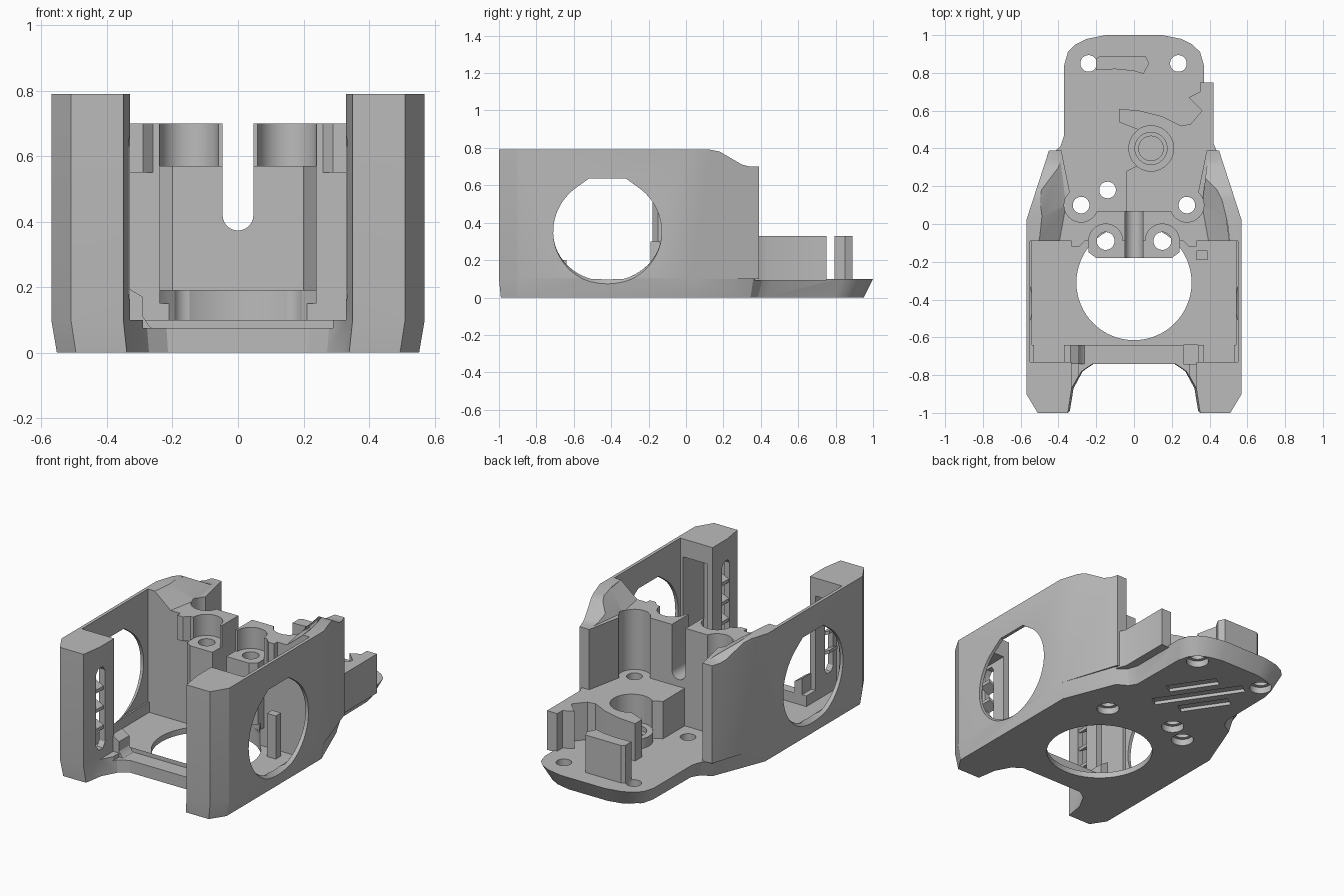
import bpy
import bmesh
from math import cos, sin, pi, radians
from mathutils import Vector

default_cube = bpy.data.objects.get("Cube")
if default_cube:
    bpy.data.objects.remove(default_cube, do_unlink=True)

grey = bpy.data.materials.new("printed grey")
grey.use_nodes = True
grey.diffuse_color = (0.5, 0.5, 0.5, 1)
grey.node_tree.nodes["Principled BSDF"].inputs["Base Color"].default_value = grey.diffuse_color


def loft(name, lower, upper, start, end, axis="z"):
    """Solid between two outlines with matching points, along one axis."""
    place = {
        "x": lambda point, level: (level, point[0], point[1]),
        "y": lambda point, level: (point[0], level, point[1]),
        "z": lambda point, level: (point[0], point[1], level),
    }[axis]
    bm = bmesh.new()
    first = [bm.verts.new(place(point, start)) for point in lower]
    last = [bm.verts.new(place(point, end)) for point in upper]
    count = len(first)
    bm.faces.new(first[::-1])
    bm.faces.new(last)
    for i in range(count):
        j = (i + 1) % count
        bm.faces.new((first[i], first[j], last[j], last[i]))
    bmesh.ops.recalc_face_normals(bm, faces=bm.faces)
    mesh = bpy.data.meshes.new(name)
    bm.to_mesh(mesh)
    bm.free()
    mesh.materials.append(grey)
    obj = bpy.data.objects.new(name, mesh)
    bpy.context.collection.objects.link(obj)
    return obj


def prism(name, outline, start, end, axis="z"):
    return loft(name, outline, outline, start, end, axis)


def box(name, x0, x1, y0, y1, z0, z1):
    return prism(name, [(x0, y0), (x1, y0), (x1, y1), (x0, y1)], z0, z1)


def arc(x, y, radius, begin, finish, steps):
    angles = [radians(begin + (finish - begin) * i / steps) for i in range(steps + 1)]
    return [(x + radius * cos(a), y + radius * sin(a)) for a in angles]


def circle(x, y, radius, sides=40):
    return arc(x, y, radius, 0, 360, sides)[:-1]


def mirrored(half):
    return half + [(-x, y) for x, y in reversed(half)]


def flip(outline, side):
    return [(side * x, y) for x, y in outline]


def combine(target, tool, operation):
    modifier = target.modifiers.new("combine", "BOOLEAN")
    modifier.operation = operation
    modifier.solver = "EXACT"
    modifier.object = tool
    bpy.context.view_layer.objects.active = target
    bpy.ops.object.modifier_apply(modifier=modifier.name)
    bpy.data.objects.remove(tool, do_unlink=True)


def add(tool):
    combine(body, tool, "UNION")


def cut(tool):
    combine(body, tool, "DIFFERENCE")


def narrowed(x, y):
    blend = min(max((y - .3) / .2, 0), 1)
    return x * (.97 - .08 * blend), max(y, -.99) - .05 * blend


# Base plate, narrower at the underside
plate = mirrored([(.22, -.74), (.28, -.78), (.33, -.87), (.35, -1), (.51, -1), (.57, -.9),
                  (.57, .02), (.45, .36), (.39, .41), (.37, .47), (.37, .84), (.35, .91),
                  (.31, .95), (.25, .98), (.15, 1)])
body = loft("body", [narrowed(x, y) for x, y in plate], plate, 0, .1)

# Pillars, thin side walls and rear block as one outline
shell = mirrored([(.55, -.09), (.55, -.73), (.33, -.73), (.33, -.87), (.35, -1), (.51, -1),
                  (.57, -.9), (.57, .02), (.45, .39), (.385, .39), (.34, .17), (.2, .07)])
add(prism("shell", shell, .1, .79))

# Thin cavity floor and hollow pillars
cut(box("cavity", -.54, .54, -.64, -.09, .035, .3))
for side in (-1, 1):
    left, right = sorted((side * .37, side * .53))
    cut(box("pillar_pocket", left, right, -.93, -.6, .035, .68))

# Sloping rear shoulder and scooped block top
cut(prism("shoulder", [(.13, .9), (.13, .79), (.18, .78), (.3, .71), (.34, .7), (.5, .7), (.5, .9)],
          -1, 1, "x"))
cut(loft("scoop", mirrored([(.4, -.12), (.36, .1), (.41, .5)]),
         mirrored([(.545, -.12), (.53, .02), (.41, .5)]), .7, .82))

# Low rear block with its curved arm
low_block = [(-.04, .04), (-.04, .28), (.02, .31), (.02, .5), (-.08, .54), (-.08, .61), (.03, .6),
             (.15, .57), (.25, .52), (.3, .53), (.36, .6), (.29, .67), (.35, .7), (.35, .75),
             (.42, .75), (.42, .43), (.44, .38), (.4, .04)]
add(prism("low_block", low_block, .09, .33))
cut(prism("bore", circle(.09, .4, .12), .15, .5))
add(prism("boss", circle(.09, .4, .12), .09, .16))
cut(prism("boss_recess", circle(.09, .4, .085), .13, .3))
cut(prism("boss_core", circle(.09, .4, .065), .09, .3))

# Front tab on the rear block, then the round floor opening
add(prism("tab", mirrored([(.2, -.18), (.24, -.15), (.24, -.05)]), .15, .57))
cut(prism("floor_opening", circle(0, -.31, .305, 64), -.1, .19))

# Slanted claws beside the tab
for side in (-1, 1):
    claw = [(.33, -.12), (.29, -.12), (.24, -.07), (.24, -.05), (.33, -.05)]
    add(prism("claw", flip(claw, side), .55, .7))

# Centre slot with a round bottom
slot = [(.047, 1)] + arc(0, .42, .047, 0, -180, 12) + [(-.047, 1)]
cut(prism("slot", slot, -.3, .2, "y"))

# Lowered bridge between the pillars, with corner gussets
cut(box("bridge_cut", -.29, .29, -.9, -.64, .075, .2))
for side in (-1, 1):
    add(prism("gusset", flip([(.24, .06), (.27, .08), (.29, .11), (.29, .17), (.34, .2), (.34, .06)], side),
              -.74, -.64, "y"))

# Large side windows with a flat top and a raised inner sill
window = arc(-.42, .35, .29, 125, 415, 56) + [(-.32, .635), (-.52, .635)]
sill = [(y, z if z > .35 else .35 + (z - .35) * .845) for y, z in window]
for side in (-1, 1):
    cut(loft("window", sill, window, side * .53, side * .58, "x"))

# Slots on the inner pillar faces
for side in (-1, 1):
    vent = [(-.86 + u, v) for u, v in
            [(-.04, .19), (-.02, .16), (.02, .16), (.04, .19),
             (.04, .63), (.02, .66), (-.02, .66), (-.04, .63)]]
    cut(prism("vent", vent, side * .3, side * .4, "x"))

# Screw channels and pockets
for side in (-1, 1):
    cut(prism("channel", circle(side * .28, .1, .09), .33 if side > 0 else .1, .9))
    cut(prism("pocket", circle(side * .15, -.09, .09), .57, .9))
    cut(prism("screw_hole", circle(side * .15, -.09, .047), .1, .9))

# Plate screw holes with counterbores underneath
for x, y in [(-.24, .85), (.235, .85), (-.28, .1), (.28, .1), (-.14, .18)]:
    cut(prism("screw_hole", circle(x, y, .044), -.1, .5))
    cut(prism("counterbore", circle(x, y, .064), -.1, .04))

# Three shallow diagonal grooves on the underside
along = Vector((cos(radians(124)), sin(radians(124))))
across = Vector((along.y, -along.x))
for offset, length in [(-.12, .15), (0, .27), (.12, .15)]:
    centre = Vector((-.02, .555)) + across * offset
    corners = [centre + along * length * u + across * .035 * v
               for u, v in [(-1, -1), (1, -1), (1, 1), (-1, 1)]]
    cut(prism("groove", [tuple(c) for c in corners], -.1, .02))

# Curved upright fin on the rear plate
fin = prism("rear_fin", [(-.2, .815), (-.1, .82), (0, .81), (.05, .795), (.08, .85),
                         (.06, .89), (-.18, .89), (-.2, .875)], .09, .33)

# Slanted ribs in the pillar slots
parts = [body, fin]
for side in (-1, 1):
    for height in (.27, .39, .51):
        rib = [(.34, 0), (.4, .03), (.4, .05), (.34, .02)]
        parts.append(prism("vent_rib", [(side * x, height + z) for x, z in rib], -.9, -.82, "y"))

# Small cable post on the cavity floor
parts.append(box("cable_post", .33, .39, -.19, -.14, .03, .3))

for part in parts:
    bpy.ops.object.select_all(action="DESELECT")
    part.select_set(True)
    bpy.context.view_layer.objects.active = part
    bpy.ops.object.shade_smooth_by_angle(angle=radians(25))
